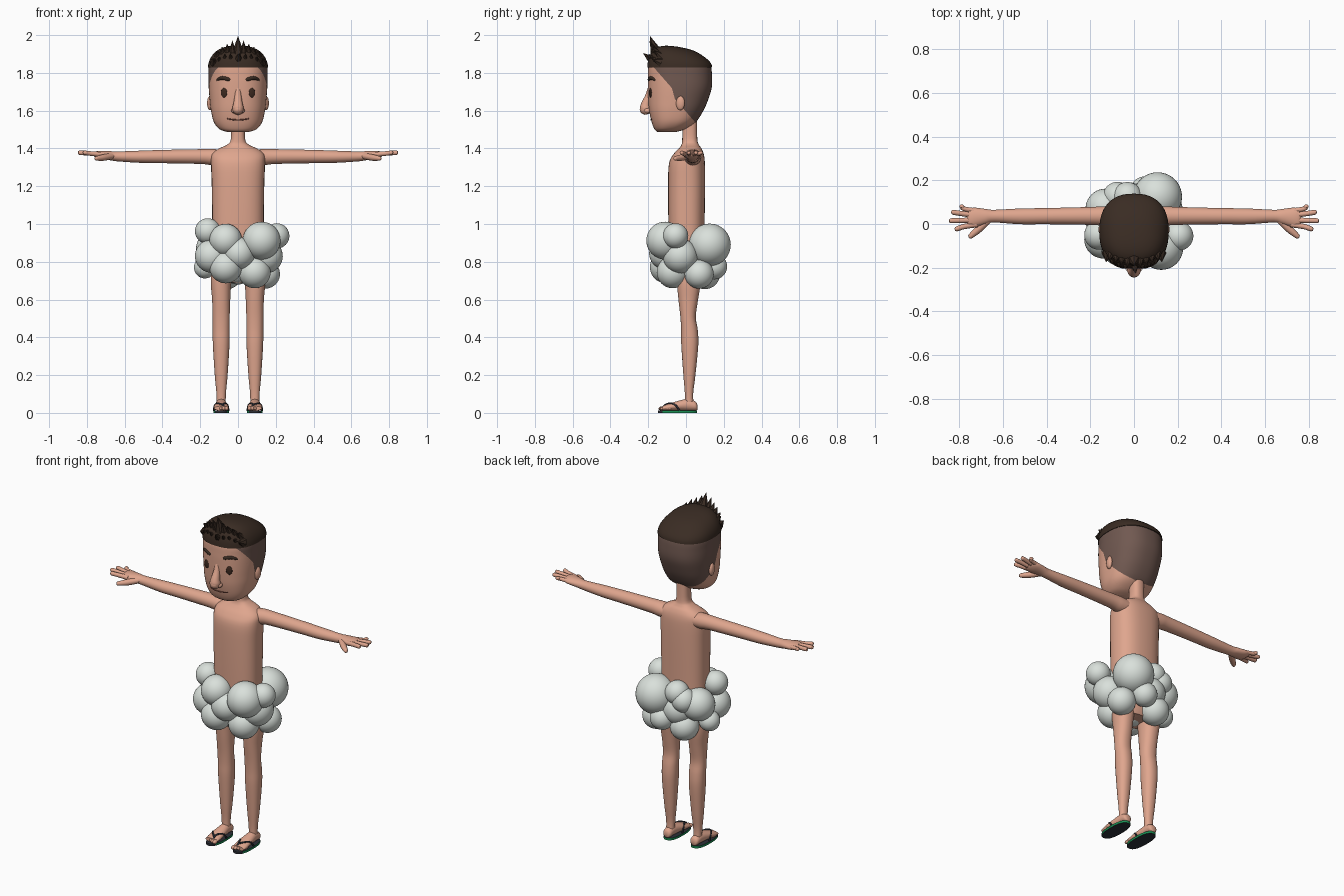
import bpy, bmesh, math
from mathutils import Vector

if "Cube" in bpy.data.objects:
    bpy.data.objects.remove(bpy.data.objects["Cube"])


def mat(name, r, g, b):
    m = bpy.data.materials.new(name)
    m.diffuse_color = (r, g, b, 1)
    m.use_nodes = True
    m.node_tree.nodes["Principled BSDF"].inputs["Base Color"].default_value = m.diffuse_color
    return m


SKIN = mat("skin", .74, .38, .27)
CLOUD = mat("cloud_white", .70, .75, .71)
HAIR = mat("dark_hair", .042, .025, .017)
FADE = mat("short_hair", .165, .100, .082)
EYE = mat("eye_brown", .045, .022, .014)
LIP = mat("mouth_line", .20, .07, .05)
SOLE = mat("sole_dark", .025, .028, .038)
GREEN = mat("sole_green", .01, .28, .09)


def finish(bm, name, *mats):
    bmesh.ops.recalc_face_normals(bm, faces=bm.faces[:])
    me = bpy.data.meshes.new(name)
    bm.to_mesh(me)
    bm.free()
    for m in mats:
        me.materials.append(m)
    ob = bpy.data.objects.new(name, me)
    bpy.context.collection.objects.link(ob)
    return ob


def catmull(rows, steps):
    out = []
    for i in range(len(rows) - 1):
        p = [rows[max(0, min(len(rows) - 1, i + k))] for k in (-1, 0, 1, 2)]
        for s in range(steps):
            t = s / steps
            out.append([.5 * (2 * b + (c - a) * t + (2 * a - 5 * b + 4 * c - d) * t * t
                              + (3 * b - a - 3 * c + d) * t ** 3) for a, b, c, d in zip(*p)])
    return out + [list(rows[-1])]


def loft(rows, axis='z', n=32, power=2.0, steps=4):
    """rows: (position on axis, centre u, centre v, radius u, radius v)"""
    bm = bmesh.new()
    rings = []
    for a, cu, cv, ru, rv in catmull(rows, steps):
        ring = []
        for k in range(n):
            c, s = math.cos(math.tau * k / n), math.sin(math.tau * k / n)
            u = cu + ru * math.copysign(abs(c) ** (2 / power), c)
            v = cv + rv * math.copysign(abs(s) ** (2 / power), s)
            co = {'x': (a, u, v), 'y': (u, a, v), 'z': (u, v, a)}[axis]
            ring.append(bm.verts.new(co))
        rings.append(ring)
    for r, q in zip(rings, rings[1:]):
        for k in range(n):
            bm.faces.new((r[k], r[(k + 1) % n], q[(k + 1) % n], q[k]))
    bm.faces.new(rings[0])
    bm.faces.new(rings[-1])
    return bm


def ball(name, loc, size, m, turn=0, seg=32):
    bm = bmesh.new()
    bmesh.ops.create_uvsphere(bm, u_segments=seg, v_segments=seg // 2, radius=1)
    ob = finish(bm, name, m)
    ob.location, ob.scale, ob.rotation_euler = loc, size, (0, 0, turn)
    return ob


def tube(name, pts, m, res=4):
    """pts: (x, y, z, radius)"""
    cu = bpy.data.curves.new(name, 'CURVE')
    cu.dimensions, cu.bevel_depth, cu.bevel_resolution, cu.use_fill_caps = '3D', 1, res, True
    sp = cu.splines.new('POLY')
    rows = catmull(pts, 4)
    sp.points.add(len(rows) - 1)
    for p, (x, y, z, r) in zip(sp.points, rows):
        p.co, p.radius = (x, y, z, 1), r
    cu.materials.append(m)
    ob = bpy.data.objects.new(name, cu)
    bpy.context.collection.objects.link(ob)


# Torso with shoulders and neck
finish(loft([(.69, 0, .01, .10, .07), (.75, 0, .008, .135, .09), (.95, 0, .003, .136, .095),
             (1.2, 0, .003, .139, .098), (1.32, 0, .005, .143, .095), (1.37, 0, .014, .138, .08),
             (1.40, 0, .022, .10, .06), (1.42, 0, .022, .058, .046), (1.45, 0, .02, .038, .04),
             (1.56, 0, .02, .037, .038)], power=2.5), "torso", SKIN)

# Head: height, half width, front, back
HEAD = [(1.488, .06, -.152, -.05), (1.502, .098, -.167, -.005), (1.54, .128, -.182, .052),
        (1.60, .143, -.195, .092), (1.66, .150, -.2, .118), (1.72, .155, -.202, .136),
        (1.78, .156, -.202, .138), (1.84, .154, -.197, .13), (1.88, .125, -.165, .10)]
bm = loft([(z, 0, (f + b) / 2, w, (b - f) / 2) for z, w, f, b in HEAD], n=64, power=2.4, steps=5)
# Hairline of the short sides, cut so the colour edge is clean
LINE = [(1.84, -.18), (1.72, -.075), (1.66, -.058), (1.52, .065)]
for (z0, y0), (z1, y1) in zip(LINE, LINE[1:]):
    bmesh.ops.bisect_plane(bm, geom=bm.verts[:] + bm.edges[:] + bm.faces[:],
                           plane_co=(0, y0, z0), plane_no=(0, z0 - z1, y1 - y0))
for fc in bm.faces:
    c = fc.calc_center_median()
    for (z0, y0), (z1, y1) in zip(LINE, LINE[1:]):
        if z1 < c.z <= z0 and c.y > y0 + (y1 - y0) * (z0 - c.z) / (z0 - z1):
            fc.material_index = 1
finish(bm, "head", SKIN, FADE)


def face_y(x, z):
    for a, b in zip(HEAD, HEAD[1:]):
        if a[0] <= z <= b[0]:
            t = (z - a[0]) / (b[0] - a[0])
            w, f, k = [p + (q - p) * t for p, q in zip(a[1:], b[1:])]
            return (f + k) / 2 - (k - f) / 2 * (1 - (abs(x) / w) ** 2.4) ** (1 / 2.4)


# Top hair cap, raised to the front, then spikes along the fringe
rows = []
for i in range(11):
    a = math.radians(88 * i / 10)
    r = math.cos(a) ** .75
    rows.append((1.828 + .108 * math.sin(a), 0, -.033, .159 * r, .172 * r))
bm = loft(rows, n=48, power=2.4, steps=1)
for v in bm.verts:
    v.co.z -= (v.co.y + .03) * .18 * min(1, max(0, (v.co.z - 1.83) / .08))
finish(bm, "hair_top", HAIR)


def spike(base, tip, rad):
    bm = bmesh.new()
    bmesh.ops.create_cone(bm, cap_ends=True, segments=7, radius1=rad, radius2=0, depth=1)
    d = Vector(tip) - Vector(base)
    ob = finish(bm, "hair_spike", HAIR)
    ob.scale = (1, 1, d.length)
    ob.rotation_mode = 'QUATERNION'
    ob.rotation_quaternion = d.to_track_quat('Z', 'Y')
    ob.location = (Vector(base) + Vector(tip)) / 2


spike((0, -.15, 1.88), (0, -.19, 1.995), .045)
spike((0, -.17, 1.86), (.008, -.228, 1.905), .03)
for s in (-1, 1):
    for x, z in ((.03, 1.972), (.058, 1.955), (.085, 1.94), (.112, 1.918)):
        y = -.155 + x * .35
        spike((s * x * .9, y, 1.87), (s * x, y - .05, z), .036)
    for x, z in ((.035, 1.90), (.065, 1.90), (.095, 1.885), (.122, 1.87)):
        y = -.17 + x * .3
        spike((s * x, y, 1.855), (s * (x + .006), y - .053 + x * .1, z), .028)

# Face: nose, mouth, eyes, brows, ears
tube("nose", [(0, -.18, 1.75, .012), (0, -.197, 1.68, .018), (0, -.212, 1.635, .025),
              (0, -.214, 1.61, .030), (0, -.205, 1.585, .018)], SKIN, 6)
ball("nose_tip", (0, -.214, 1.607), (.029, .031, .028), SKIN)
tube("mouth", [(x, face_y(x, 1.55) - .001, 1.551 + 2.2 * x * x, .0035)
               for x in (-.058, -.04, -.02, 0, .02, .04, .058)], LIP, 2)
for s in (-1, 1):
    ball("nostril", (s * .022, -.203, 1.6), (.014, .02, .014), SKIN, seg=16)
    ball("eye", (s * .074, face_y(.074, 1.695), 1.695), (.018, .006, .025), EYE, s * .28)
    tube("brow", [(s * x, face_y(x, z) + .004, z, r) for x, z, r in
                  ((.042, 1.762, .007), (.052, 1.766, .011), (.08, 1.773, .011),
                   (.1, 1.768, .009), (.112, 1.76, .004))], HAIR, 2)
    ball("ear", (s * .148, -.03, 1.64), (.015, .024, .038), SKIN, s * -.25, 20)

for s in (-1, 1):
    # Arm and palm
    finish(loft([(s * x, y, z, ry, rz) for x, y, z, ry, rz in
                 ((.08, .03, 1.35, .05, .042), (.14, .036, 1.354, .045, .043),
                  (.2, .037, 1.357, .041, .039), (.4, .036, 1.357, .037, .035),
                  (.52, .035, 1.356, .036, .032), (.64, .036, 1.358, .029, .026),
                  (.68, .034, 1.362, .035, .024), (.73, .03, 1.366, .045, .021),
                  (.755, .028, 1.369, .042, .015), (.765, .028, 1.37, .03, .008))], 'x', 24),
           "arm", SKIN)
    # Fingers and thumb
    for y0, x1, y1, r in ((.06, .80, .08, .0105), (.04, .838, .053, .012),
                          (.018, .848, .015, .012), (-.002, .822, -.022, .012)):
        tube("finger", [(s * .72, y0, 1.368, r * 1.1), (s * .78, (y0 + y1) / 2, 1.373, r),
                        (s * (x1 - .012), y1, 1.377, r * .95), (s * (x1 - .003), y1, 1.377, r * .65),
                        (s * x1, y1, 1.377, r * .15)], SKIN)
    tube("thumb", [(s * .665, .02, 1.36, .016), (s * .71, -.022, 1.352, .017),
                   (s * .742, -.05, 1.348, .013), (s * .754, -.06, 1.347, .009),
                   (s * .757, -.062, 1.347, .002)], SKIN)
    # Leg
    X = s * .089
    finish(loft([(.03, X, .018, .024, .024), (.1, X, .016, .025, .022), (.2, X, .018, .034, .032),
                 (.36, X, .02, .044, .045), (.44, X, .018, .045, .044), (.51, X, .011, .045, .041),
                 (.6, X, .012, .048, .052), (.7, X, .015, .055, .064), (.82, X * .8, .015, .06, .07)],
                power=2.2), "leg", SKIN)
    # Foot with toes
    finish(loft([(.06, X, .03, .012, .013), (.05, X, .036, .025, .024), (.01, X, .043, .028, .031),
                 (-.04, X, .038, .034, .026), (-.09, X, .03, .039, .019), (-.125, X, .024, .037, .012)],
                'y', 24), "foot", SKIN)
    for k in range(5):
        ball("toe", (X + s * (-.028 + .0145 * k), -.128 + .0022 * k * k, .023),
             (.012 - .001 * k, .018, .011 - .0007 * k), SKIN, seg=12)
    # Sandal: dark sole with coloured rim, two straps
    bm = loft([(0, X, -.045, .042, .104), (.013, X, -.045, .042, .104)], power=2.5, steps=1)
    bm.normal_update()
    for f in bm.faces:
        if abs(f.normal.z) < .5 and f.calc_center_median().y > -.125:
            f.material_index = 1
    finish(bm, "sandal_sole", SOLE, GREEN)
    for e in (-1, 1):
        tube("sandal_strap", [(X + e * .039, -.035, .012, .005), (X + e * .034, -.055, .04, .005),
                              (X + e * .018, -.085, .05, .005), (X - s * .01, -.112, .041, .005),
                              (X - s * .013, -.128, .02, .004)], SOLE, 2)

# Cloud of balls round the hips: x, y, z, radius
PUFFS = ((-.16, -.05, .962, .068), (-.065, -.105, .915, .086), (.125, -.11, .912, .1),
         (.205, -.055, .937, .067), (-.14, -.07, .83, .088), (.005, -.11, .845, .085),
         (.145, -.03, .83, .092), (-.065, -.105, .772, .086), (.088, -.07, .745, .085),
         (.145, .07, .735, .077), (-.175, .03, .77, .058), (.108, .125, .89, .112),
         (-.13, .07, .87, .092), (-.03, .125, .935, .067), (-.075, .125, .9, .068),
         (-.06, .10, .735, .08), (.05, .15, .775, .068), (-.02, .1, .83, .09),
         (.0, -.02, .76, .08))
for x, y, z, r in PUFFS:
    ball("cloud_puff", (x, y, z), (r, r, r), CLOUD, seg=40)

# Curves to meshes, smooth shading
bpy.ops.object.select_all(action='DESELECT')
for ob in bpy.context.scene.objects:
    if ob.type == 'CURVE':
        ob.select_set(True)
        bpy.context.view_layer.objects.active = ob
bpy.ops.object.convert(target='MESH')
for ob in bpy.context.scene.objects:
    ob.select_set(not ob.name.startswith("hair_spike"))
bpy.ops.object.shade_smooth_by_angle(angle=math.radians(50))
